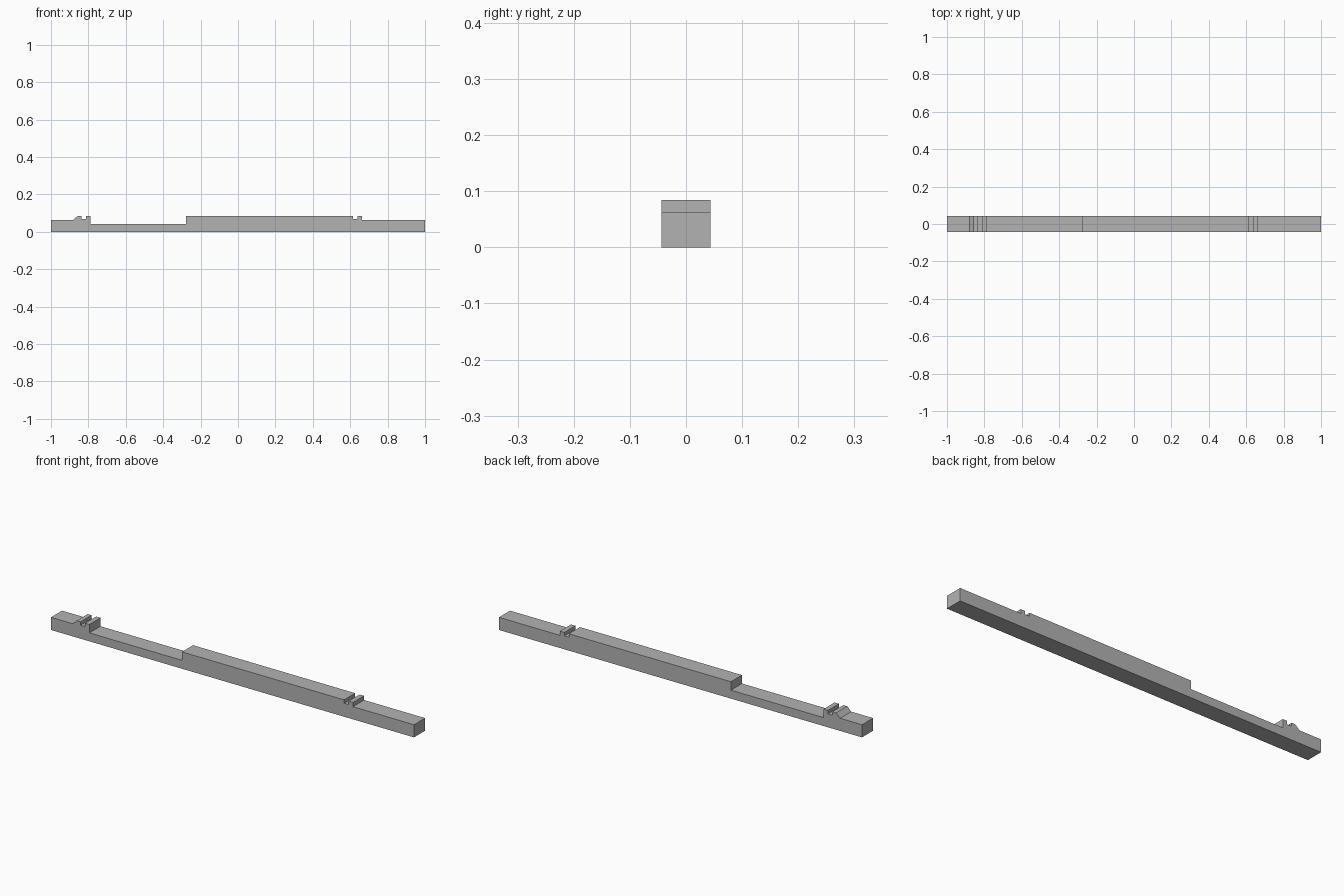
import bpy
import bmesh

cube = bpy.data.objects.get("Cube")
if cube:
    bpy.data.objects.remove(cube, do_unlink=True)

# Flat grey finish
grey = bpy.data.materials.new("plain grey")
grey.use_nodes = True
colour = (0.45, 0.45, 0.45, 1)
grey.diffuse_color = colour
grey.node_tree.nodes["Principled BSDF"].inputs["Base Color"].default_value = colour

# Height levels of the bar
HALF_WIDTH = 0.0435
TOP, END, SLOT, RECESS = 0.084, 0.063, 0.067, 0.042

# Side profile: sloped catch, long recess, raised body, notched lip
profile = [
    (-1, 0), (1, 0), (1, END),
    (0.664, END), (0.664, TOP), (0.64, TOP), (0.64, SLOT),
    (0.615, SLOT), (0.615, TOP),
    (-0.278, TOP), (-0.278, RECESS),
    (-0.788, RECESS), (-0.788, TOP), (-0.812, TOP), (-0.812, SLOT),
    (-0.837, SLOT), (-0.837, TOP), (-0.858, TOP), (-0.88, END),
    (-1, END),
]


def extrude_profile(name, points, half_width, material):
    bm = bmesh.new()
    face = bm.faces.new([bm.verts.new((x, -half_width, z)) for x, z in points])
    result = bmesh.ops.extrude_face_region(bm, geom=[face])
    moved = [v for v in result["geom"] if isinstance(v, bmesh.types.BMVert)]
    bmesh.ops.translate(bm, verts=moved, vec=(0, 2 * half_width, 0))
    bmesh.ops.recalc_face_normals(bm, faces=bm.faces)
    mesh = bpy.data.meshes.new(name)
    bm.to_mesh(mesh)
    bm.free()
    mesh.materials.append(material)
    obj = bpy.data.objects.new(name, mesh)
    bpy.context.collection.objects.link(obj)
    return obj


# Notched bar
extrude_profile("notched_bar", profile, HALF_WIDTH, grey)
